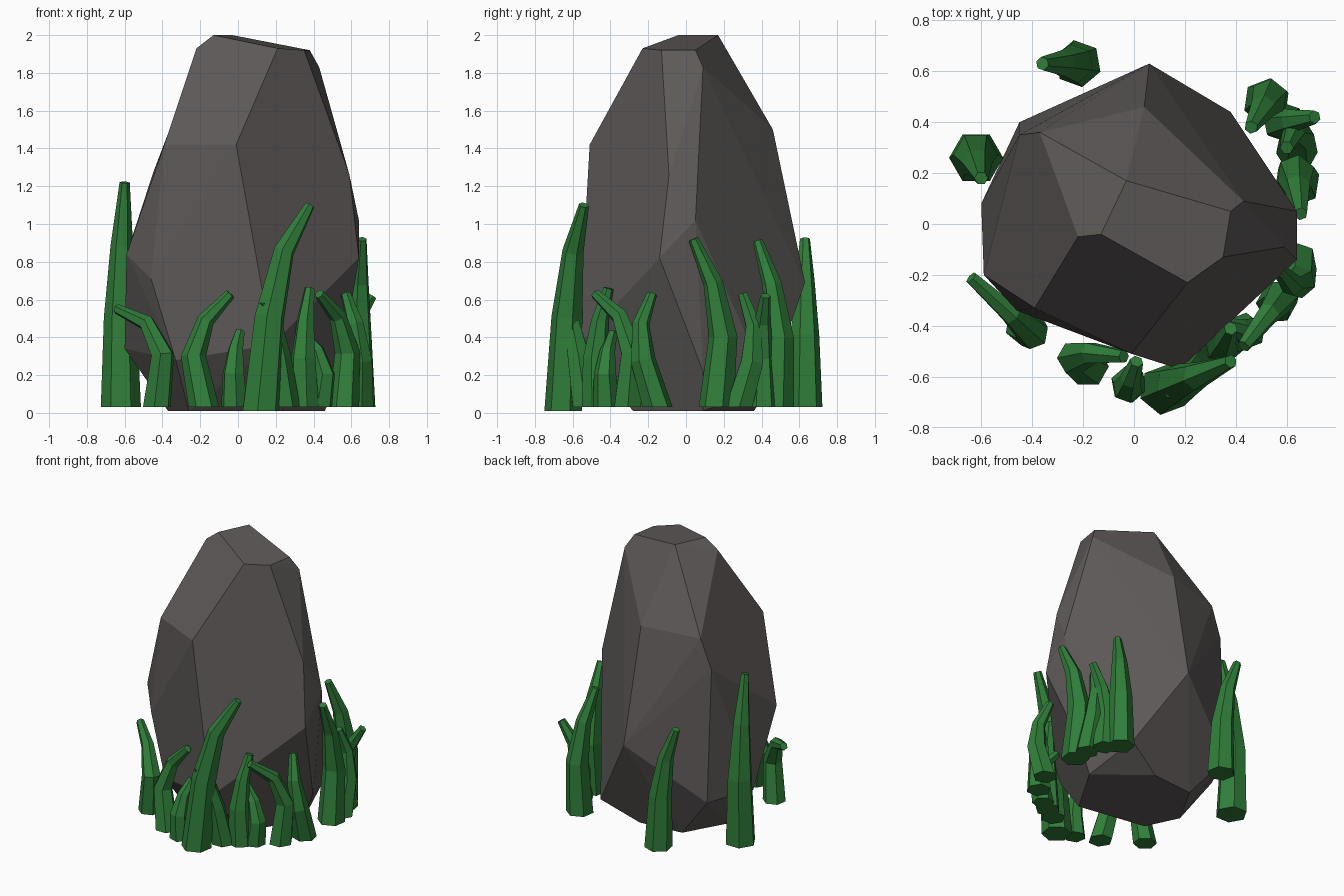
import bpy, bmesh, math
from mathutils import Vector

if "Cube" in bpy.data.objects:
    bpy.data.objects.remove(bpy.data.objects["Cube"])


def material(name, rgb):
    m = bpy.data.materials.new(name)
    m.diffuse_color = (*rgb, 1)
    m.use_nodes = True
    m.node_tree.nodes["Principled BSDF"].inputs["Base Color"].default_value = m.diffuse_color
    return m


def add_object(name, bm, mat):
    bmesh.ops.recalc_face_normals(bm, faces=bm.faces)
    me = bpy.data.meshes.new(name)
    bm.to_mesh(me)
    bm.free()
    me.materials.append(mat)
    ob = bpy.data.objects.new(name, me)
    bpy.context.collection.objects.link(ob)


stone = material("dark stone", (0.11, 0.10, 0.097))
green = material("grass green", (0.03, 0.21, 0.042))

# Boulder: convex hull of its main corners and the corners of its foot
corners = [
    (-.22, -.05, 1.93), (-.13, -.04, 2), (.21, -.23, 1.93), (-.01, -.51, 1.42),
    (-.39, -.33, 1.42), (-.03, .17, 2), (.38, .05, 1.92), (.35, -.13, 1.92),
    (.43, .09, 1.83), (.59, -.09, 1.26), (.64, .05, 1.02), (.64, -.14, .82),
    (.04, .46, 1.5), (.06, .63, .69), (.38, .44, .14), (-.37, .36, 1.48),
    (-.45, .35, 1.27), (-.45, .4, .32), (-.6, .08, .34), (-.59, -.2, .84),
    (-.46, -.34, .71), (-.33, -.37, .28), (.18, -.57, .36), (.44, -.34, .62),
    (.54, .09, .22)]
foot = [(.46, .09), (.12, .36), (-.2, .33), (-.37, .03), (-.26, -.2), (.24, -.28)]
bm = bmesh.new()
for c in corners + [(x, y, .01) for x, y in foot]:
    bm.verts.new(c)
bmesh.ops.convex_hull(bm, input=bm.verts)
loose = [v for v in bm.verts if not v.link_faces]
bmesh.ops.delete(bm, geom=loose, context='VERTS')
bmesh.ops.dissolve_limit(bm, angle_limit=math.radians(4), verts=bm.verts, edges=bm.edges)
add_object("boulder", bm, stone)


# Grass blade: six-sided tapered tube that leans back, then bends over to its tip
def blade(i, bx, by, tx, ty, tz, hook=-.15, sway=0):
    base, lean = Vector((bx, by, 0)), Vector((tx - bx, ty - by, 0))
    z0 = .01 if tz > 1 and by < 0 else .03
    slope = lean.length / tz
    heights = (0, .38 + .3 * slope, .7 + .3 * slope, 1)
    pts = [base + lean * f + Vector((0, sway * s, z0 + (tz - z0) * h))
           for f, s, h in zip((0, hook, .35 + .7 * hook, 1), (0, 1, 1, 0), heights)]
    width = .055 + .042 * tz
    bm = bmesh.new()
    rings = []
    for k, p in enumerate(pts):
        up = Vector((0, 0, 1))
        t = pts[min(k + 1, 3)] - pts[k - 1] if k else up
        q = up.rotation_difference(t)
        rad = (width, width * .82, width * .56, .027)[k]
        rings.append([bm.verts.new(p + q @ Vector((
            rad * math.cos(a), rad * math.sin(a), 0)))
            for a in (math.tau * j / 6 + i * .7 for j in range(6))])
    for lo, hi in zip(rings, rings[1:]):
        for j in range(6):
            n = (j + 1) % 6
            bm.faces.new((lo[j], lo[n], hi[n], hi[j]))
    bm.faces.new(rings[0][::-1])
    bm.faces.new(rings[-1])
    add_object(f"grass_blade_{i + 1}", bm, green)


# Base x, y and tip x, y, z of each blade, going round the boulder
blades = [
    (-.62, .26, -.6, .18, 1.22), (-.22, .63, -.36, .63, .92, .1),
    (-.43, -.4, -.64, -.21, .55), (-.18, -.56, -.04, -.52, .63, -.4, .05),
    (-.02, -.63, .01, -.54, .43), (.12, -.65, .38, -.54, 1.1, .18),
    (.25, -.53, .14, -.66, .59, .3), (.35, -.47, .38, -.41, .66),
    (.43, -.42, .34, -.39, .42, -.3), (.56, -.31, .43, -.48, .63),
    (.64, -.15, .57, -.18, .63, -.1, -.08), (.64, .16, .655, .04, .92, -.3),
    (.64, .28, .6, .3, .63, 0, .07), (.59, .4, .71, .42, .62),
    (.52, .48, .46, .38, .91)]
for i, b in enumerate(blades):
    blade(i, *b)
